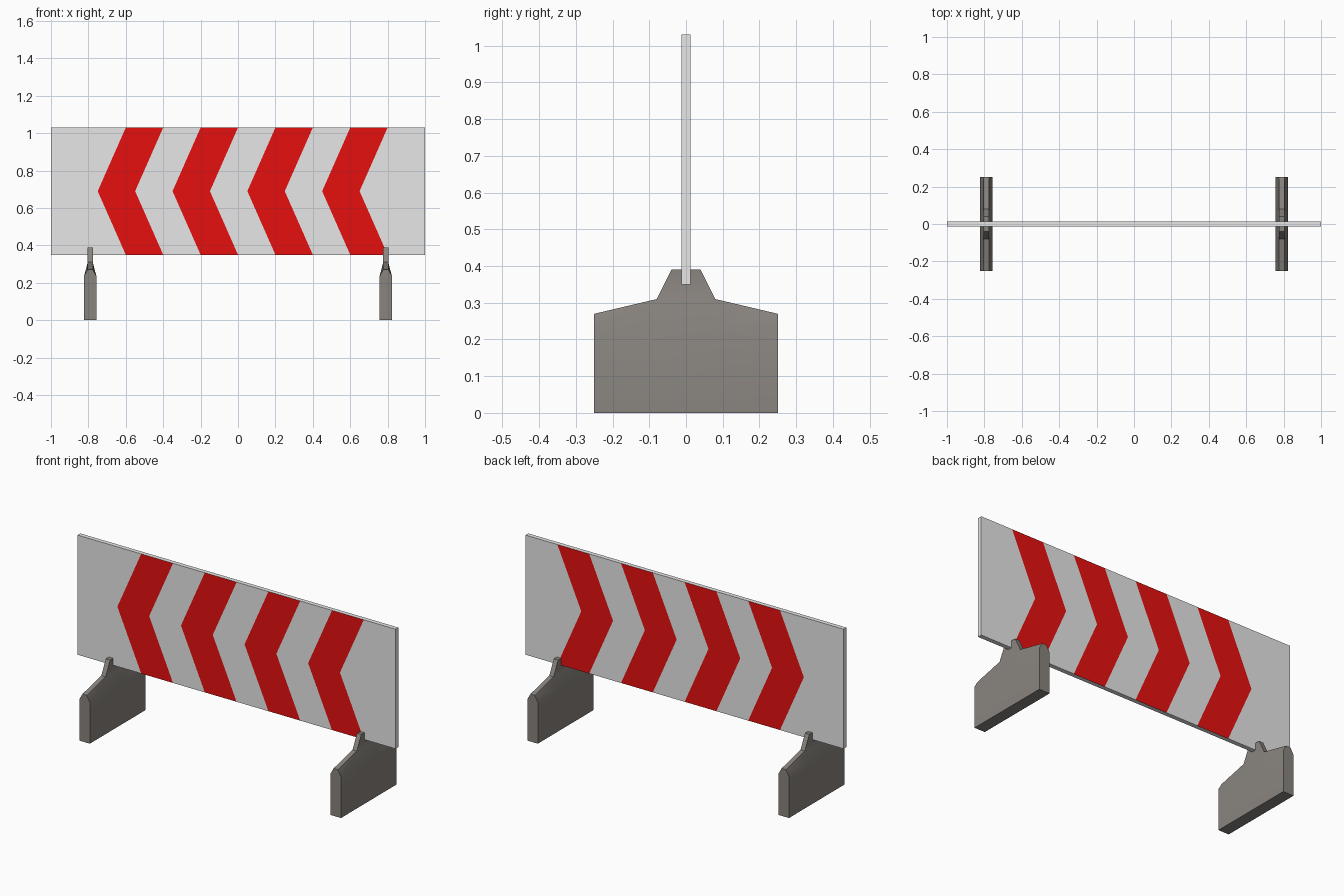
import bpy, bmesh

if "Cube" in bpy.data.objects:
    bpy.data.objects.remove(bpy.data.objects["Cube"])


def material(name, rgb):
    m = bpy.data.materials.new(name)
    m.diffuse_color = (*rgb, 1.0)
    m.use_nodes = True
    m.node_tree.nodes["Principled BSDF"].inputs["Base Color"].default_value = m.diffuse_color
    return m


white = material("panel white", (0.8, 0.8, 0.8))
red = material("stripe red", (0.8, 0.005, 0.005))
rubber = material("foot grey", (0.25, 0.23, 0.21))


def finish(bm, name, mats):
    bmesh.ops.recalc_face_normals(bm, faces=bm.faces)
    me = bpy.data.meshes.new(name)
    bm.to_mesh(me)
    bm.free()
    for m in mats:
        me.materials.append(m)
    ob = bpy.data.objects.new(name, me)
    bpy.context.collection.objects.link(ob)
    return ob


# Panel: a sheet cut along the chevron edges, extruded to thickness
HALF_T = 0.0125
xs = [-1.0] + [-0.6 + 0.2 * i for i in range(8)] + [1.0]
bm = bmesh.new()
rows = []
for z, shift in ((0.35, 0.0), (0.69, -0.15), (1.03, 0.0)):
    rows.append([bm.verts.new((x if abs(x) == 1.0 else x + shift, -HALF_T, z)) for x in xs])
for lo, hi in zip(rows, rows[1:]):
    for i in range(len(xs) - 1):
        f = bm.faces.new((lo[i], lo[i + 1], hi[i + 1], hi[i]))
        f.material_index = i % 2
ext = bmesh.ops.extrude_face_region(bm, geom=bm.faces[:], use_keep_orig=True)
new_verts = [g for g in ext["geom"] if isinstance(g, bmesh.types.BMVert)]
bmesh.ops.translate(bm, verts=new_verts, vec=(0, 2 * HALF_T, 0))
bm.normal_update()
for f in bm.faces:  # the rim stays white
    if abs(f.normal.y) < 0.5:
        f.material_index = 0
finish(bm, "panel", [white, red])


# Feet: wide block tapering to a narrow ridge with a neck holding the panel
WIDE, NARROW = 0.033, 0.0135
base = [(-0.25, 0.0), (0.25, 0.0)]
shoulder = [(-0.25, 0.235), (-0.08, 0.235), (0.08, 0.235), (0.25, 0.235)]
ridge = [(-0.25, 0.27), (-0.08, 0.31), (0.08, 0.31), (0.25, 0.27)]
neck = [(-0.04, 0.39), (0.04, 0.39)]


def build_foot(name, x):
    bm = bmesh.new()
    sides = []
    for s in (-1, 1):
        def line(pts, half):
            return [bm.verts.new((x + s * half, y, z)) for y, z in pts]
        b, sh = line(base, WIDE), line(shoulder, WIDE)
        r, n = line(ridge, NARROW), line(neck, NARROW)
        bm.faces.new((b[0], b[1], sh[3], sh[2], sh[1], sh[0]))
        for i in range(3):
            bm.faces.new((sh[i], sh[i + 1], r[i + 1], r[i]))
        bm.faces.new((r[1], r[2], n[1], n[0]))
        sides.append([b[0], b[1], sh[3], r[3], r[2], n[1], n[0], r[1], r[0], sh[0]])
    # join both outlines; each end is one flat cap
    left, right = sides
    count = len(left)
    for i in range(count):
        if i in (1, 2, 8, 9):
            continue
        j = (i + 1) % count
        bm.faces.new((left[i], left[j], right[j], right[i]))
    for a, m, c in ((1, 2, 3), (0, 9, 8)):
        bm.faces.new((left[a], left[m], left[c], right[c], right[m], right[a]))
    ob = finish(bm, name, [rubber])
    bpy.ops.object.select_all(action='DESELECT')
    ob.select_set(True)
    bpy.context.view_layer.objects.active = ob
    bpy.ops.object.shade_smooth_by_angle(angle=0.6)


build_foot("left_foot", -0.79)
build_foot("right_foot", 0.79)
